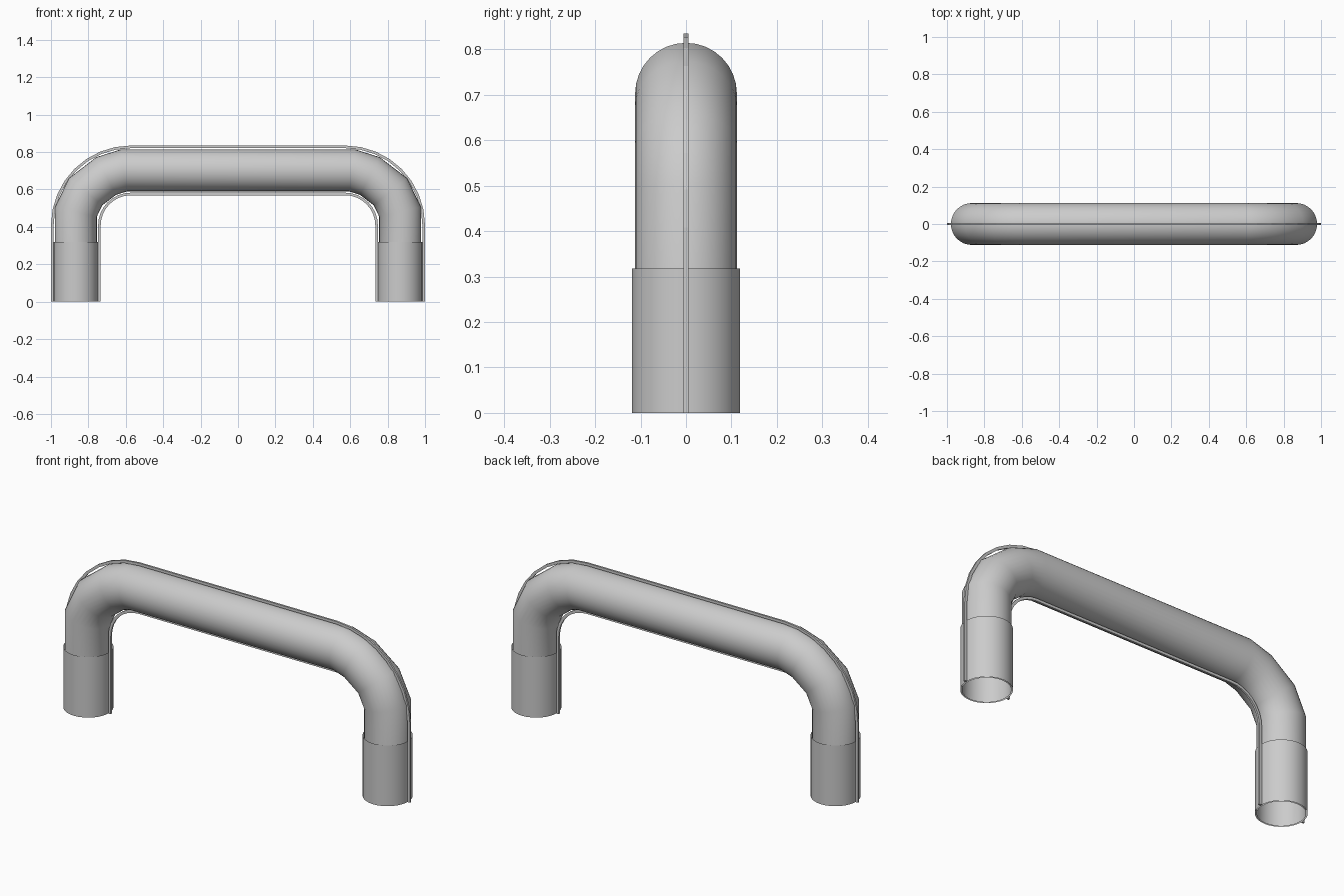
import bpy, bmesh
from math import sin, cos, pi
from mathutils import Vector

cube = bpy.data.objects.get("Cube")
if cube:
    bpy.data.objects.remove(cube, do_unlink=True)

LEG_X, BAR_Z, TUBE_R = 0.867, 0.702, 0.112

metal = bpy.data.materials.new("light grey")
metal.diffuse_color = (0.6, 0.6, 0.6, 1)
metal.use_nodes = True
metal.node_tree.nodes["Principled BSDF"].inputs["Base Color"].default_value = (0.6, 0.6, 0.6, 1)


def circle(r, n=32):
    return [(r * cos(2 * pi * i / n), r * sin(2 * pi * i / n)) for i in range(n)]


def sweep(name, path, profile, caps=False, smooth=True):
    """Sweep a closed profile (in-plane, y) along a path in the xz plane with mitred joints."""
    bm = bmesh.new()
    pts = [Vector(p) for p in path]
    rings = []
    for i, p in enumerate(pts):
        a = (p - pts[i - 1]).normalized() if i else (pts[1] - p).normalized()
        b = (pts[i + 1] - p).normalized() if i < len(pts) - 1 else a
        t = (a + b).normalized()
        n = Vector((t.y, -t.x)) / t.dot(a)
        rings.append([bm.verts.new((p.x + n.x * u, v, p.y + n.y * u)) for u, v in profile])
    k = len(profile)
    for r, s in zip(rings, rings[1:]):
        for j in range(k):
            bm.faces.new((r[j], r[(j + 1) % k], s[(j + 1) % k], s[j]))
    if caps:
        bm.faces.new(rings[0])
        bm.faces.new(rings[-1])
    bmesh.ops.recalc_face_normals(bm, faces=bm.faces)
    mesh = bpy.data.meshes.new(name)
    bm.to_mesh(mesh)
    bm.free()
    mesh.materials.append(metal)
    obj = bpy.data.objects.new(name, mesh)
    bpy.context.collection.objects.link(obj)
    if smooth:
        bpy.ops.object.select_all(action='DESELECT')
        obj.select_set(True)
        bpy.context.view_layer.objects.active = obj
        bpy.ops.object.shade_smooth_by_angle(angle=0.7)
    return obj


def arch(half):
    """Complete the left half of a path with its mirror image."""
    return half + [(-x, z) for x, z in reversed(half)]


# Main bent tube, open at the feet
sweep("handle_tube",
      arch([(LEG_X, 0), (LEG_X, 0.48), (0.815, 0.588), (0.705, 0.672), (0.61, BAR_Z)]),
      circle(TUBE_R))

# Sleeves around the feet
for side, sx in (("left", 1), ("right", -1)):
    sweep(side + "_sleeve", [(sx * LEG_X, 0), (sx * LEG_X, 0.318)], circle(0.119))

# Thin ribs following the outer and inner side of the handle
BEND_X, BEND_Z = 0.573, 0.408
for name, offset in (("outer_rib", 0.126), ("inner_rib", -0.126)):
    r = LEG_X - BEND_X + offset
    bend = [(BEND_X + r * cos(i * pi / 16), BEND_Z + r * sin(i * pi / 16)) for i in range(9)]
    sweep(name, arch([(LEG_X + offset, 0)] + bend),
          [(-0.007, -0.005), (0.007, -0.005), (0.007, 0.005), (-0.007, 0.005)],
          caps=True, smooth=False)
